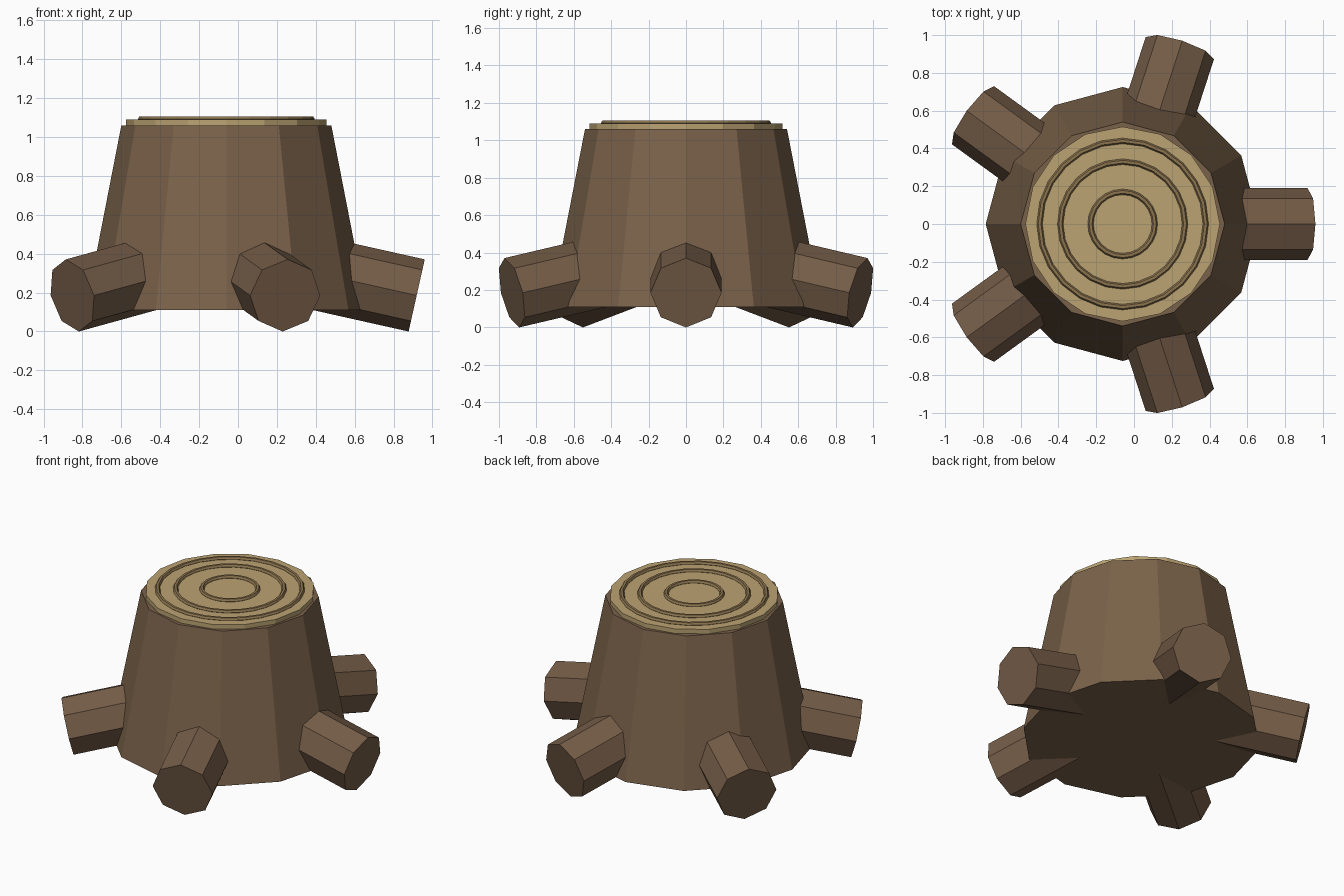
import bpy
from math import cos, sin, pi
from mathutils import Vector

if "Cube" in bpy.data.objects:
    bpy.data.objects.remove(bpy.data.objects["Cube"])

CX = -0.06  # trunk axis


def material(name, rgb):
    m = bpy.data.materials.new(name)
    m.diffuse_color = (*rgb, 1)
    m.use_nodes = True
    m.node_tree.nodes["Principled BSDF"].inputs["Base Color"].default_value = m.diffuse_color
    return m


bark = material("bark", (0.195, 0.122, 0.068))
root_bark = material("root_bark", (0.175, 0.107, 0.063))
cut_wood = material("cut_wood", (0.50, 0.37, 0.17))
ring_wood = material("ring_wood", (0.27, 0.18, 0.08))


def finish(name, mat):
    ob = bpy.context.object
    ob.name = name
    ob.data.materials.append(mat)
    return ob


# Tapered twelve-sided trunk
bpy.ops.mesh.primitive_cone_add(vertices=12, radius1=0.725, radius2=0.54,
                                depth=0.95, location=(CX, 0, 0.585))
finish("trunk", bark)

# Pale cut face on top
bpy.ops.mesh.primitive_cylinder_add(vertices=16, radius=0.515, depth=0.06,
                                    location=(CX, 0, 1.06))
finish("cut_face", cut_wood)

# Raised growth rings
for i, r in enumerate((0.17, 0.33, 0.44)):
    bpy.ops.mesh.primitive_torus_add(major_segments=24, minor_segments=6,
                                     major_radius=r, minor_radius=0.015,
                                     location=(CX, 0, 1.092))
    finish(f"growth_ring_{i + 1}", ring_wood)

# Five eight-sided roots sloping outward and down
TILT, LENGTH = 0.22, 0.7
for i in range(5):
    a = 2 * pi * i / 5
    axis = Vector((cos(a) * cos(TILT), sin(a) * cos(TILT), -sin(TILT)))
    end = Vector((CX + 0.979 * cos(a), 0.979 * sin(a), 0.185))
    bpy.ops.mesh.primitive_cylinder_add(vertices=8, radius=0.19, depth=LENGTH,
                                        location=end - axis * LENGTH / 2,
                                        rotation=(0, pi / 2 + TILT, a))
    finish(f"root_{i + 1}", root_bark)
